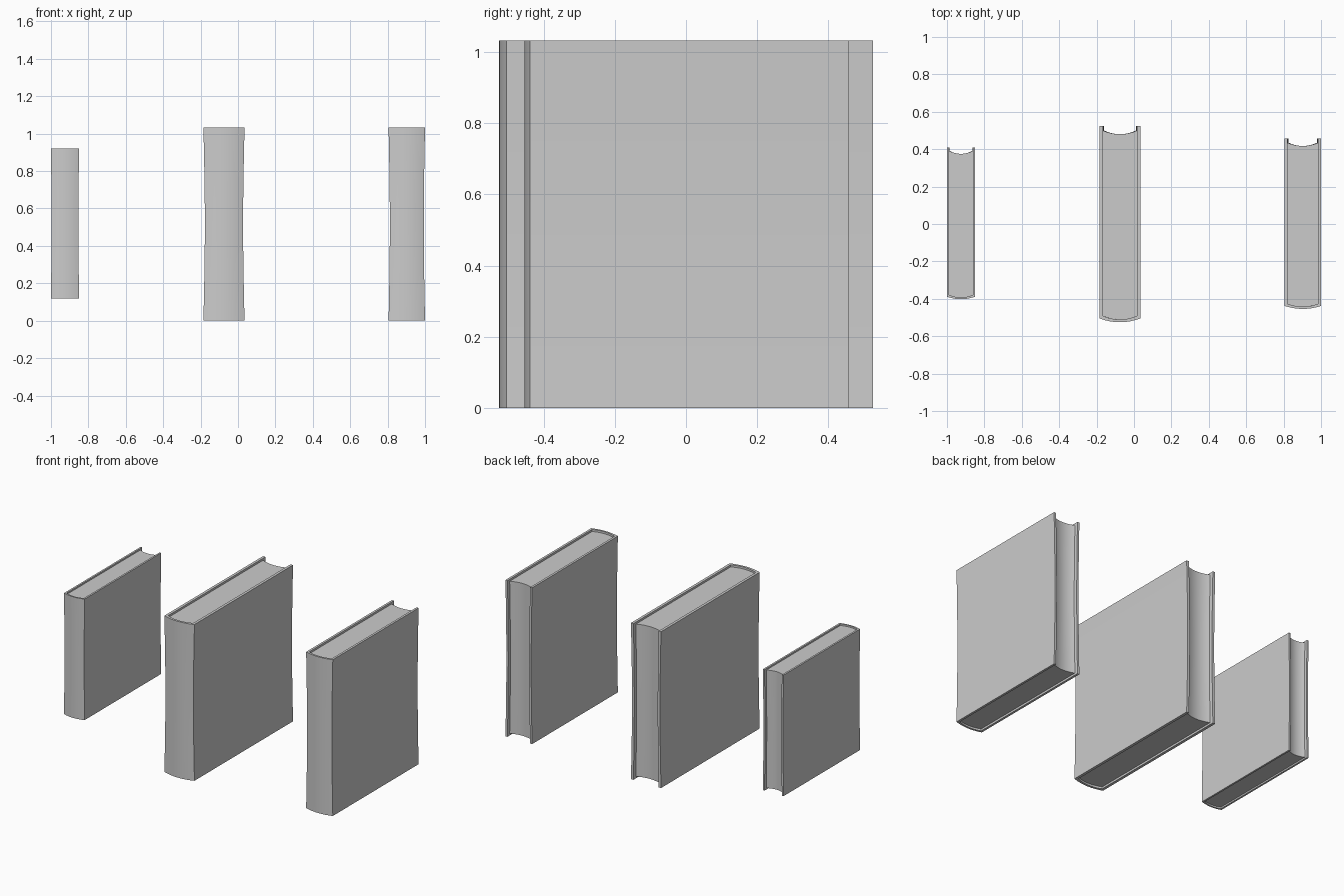
import bpy, bmesh, math

if "Cube" in bpy.data.objects:
    bpy.data.objects.remove(bpy.data.objects["Cube"])

ARC = 12      # segments across the rounded spine
LEVELS = 12   # segments up the height, for the pinched waist


def extrude_strip(name, pairs, z0, z1, pinch, cx, base, top):
    """Extrude a strip of (outer, inner) xy pairs upward, narrowing x at mid height."""
    bm = bmesh.new()
    outline = [a for a, b in pairs] + [b for a, b in reversed(pairs)]
    n, m = len(outline), len(pairs)
    rings = []
    for k in range(LEVELS + 1):
        z = z0 + (z1 - z0) * k / LEVELS
        s = 1 - pinch * math.sin(math.pi * (z - base) / (top - base))
        rings.append([bm.verts.new((cx + x * s, y, z)) for x, y in outline])
    for low, high in zip(rings, rings[1:]):
        for i in range(n):
            j = (i + 1) % n
            bm.faces.new((low[i], low[j], high[j], high[i]))
    for ring in (rings[0], rings[-1]):
        for i in range(m - 1):
            bm.faces.new((ring[i], ring[i + 1], ring[n - 2 - i], ring[n - 1 - i]))
    bmesh.ops.recalc_face_normals(bm, faces=bm.faces)
    mesh = bpy.data.meshes.new(name)
    bm.to_mesh(mesh)
    bm.free()
    ob = bpy.data.objects.new(name, mesh)
    bpy.context.collection.objects.link(ob)
    bpy.ops.object.select_all(action='DESELECT')
    ob.select_set(True)
    bpy.context.view_layer.objects.active = ob
    bpy.ops.object.shade_smooth_by_angle(angle=math.radians(30))


def book(name, x0, x1, y0, y1, z0, z1, t, bulge, fore, dip, recess, pinch):
    cx, hw = (x0 + x1) / 2, (x1 - x0) / 2
    hi = hw - t
    us = [-1 + 2 * i / ARC for i in range(ARC + 1)]
    spine = lambda u: y0 + bulge * u * u

    # cover: two boards joined by a rounded spine
    cover = [((-hw, y1), (-hi, y1))]
    cover += [((u * hw, spine(u)), (u * hi, spine(u) + t * 0.8)) for u in us]
    cover += [((hw, y1), (hi, y1))]
    extrude_strip(name + "_cover", cover, z0, z1, pinch, cx, z0, z1)

    # page block: rounded at the spine, hollow at the fore edge
    pages = [((u * hi, spine(u) + t * 0.8), (u * hi, fore + dip * u * u)) for u in us]
    extrude_strip(name + "_pages", pages, z0 + recess, z1 - recess, pinch, cx, z0, z1)


book("small_book", -1.0, -0.85, -0.402, 0.41, 0.12, 0.92, 0.012, 0.013, 0.375, 0.016, 0.010, 0.04)
book("large_book", -0.185, 0.035, -0.525, 0.525, 0.0, 1.033, 0.018, 0.02, 0.48, 0.02, 0.013, 0.07)
book("medium_book", 0.805, 1.0, -0.454, 0.458, 0.0, 1.033, 0.015, 0.016, 0.417, 0.018, 0.013, 0.07)
